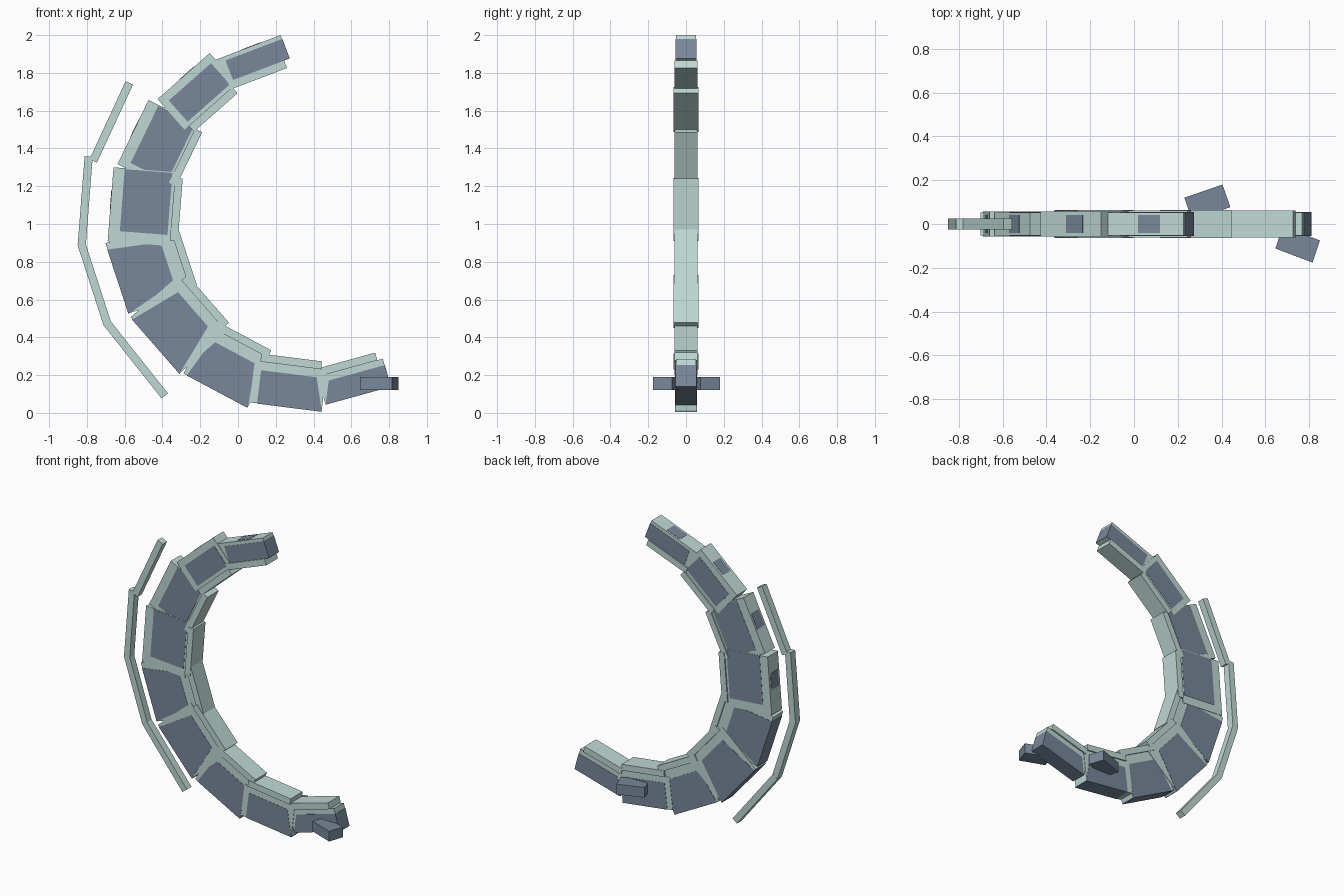
import bpy
from mathutils import Vector

cube = bpy.data.objects.get("Cube")
if cube:
    bpy.data.objects.remove(cube, do_unlink=True)


def make_material(name, colour):
    mat = bpy.data.materials.new(name)
    mat.use_nodes = True
    mat.diffuse_color = colour
    mat.node_tree.nodes["Principled BSDF"].inputs["Base Color"].default_value = colour
    return mat


pale = make_material("pale_teal", (0.52, 0.69, 0.66, 1))
slate = make_material("slate_blue", (0.19, 0.245, 0.325, 1))


def prism(name, corners, offset, mat):
    """Extrude a quad both ways along an offset vector."""
    offset = Vector(offset)
    verts = [Vector(c) - offset for c in corners] + [Vector(c) + offset for c in corners]
    faces = [(0, 1, 2, 3), (7, 6, 5, 4)]
    faces += [(i, i + 4, (i + 1) % 4 + 4, (i + 1) % 4) for i in range(4)]
    mesh = bpy.data.meshes.new(name)
    mesh.from_pydata(verts, [], faces)
    mesh.materials.append(mat)
    obj = bpy.data.objects.new(name, mesh)
    bpy.context.collection.objects.link(obj)
    # Make every side face outward
    centre = sum(verts, Vector()) / len(verts)
    for face in mesh.polygons:
        if face.normal.dot(face.center - centre) < 0:
            face.flip()
    mesh.update()
    return obj


def slab(name, start, end, outer, inner, depth, mat, trim=(0, 0), taper=(0, 0)):
    """Block along an outer edge, between two distances inward from it."""
    p, q = Vector((start[0], 0, start[1])), Vector((end[0], 0, end[1]))
    along = (q - p).normalized()
    inward = Vector((along.z, 0, -along.x))
    a, b = p + along * trim[0], q - along * trim[1]
    corners = [a + inward * outer, b + inward * outer,
               b + inward * inner - along * taper[1],
               a + inward * inner + along * taper[0]]
    return prism(name, corners, (0, depth, 0), mat)


# Curved body, lower tip to upper tip: outer edge start and end, total width,
# panel insets (outer, inner), panel end trims, panel tapers
edge = -0.002
segments = [
    ((.807, .14), (.463, .045), .194, (edge, .035), (edge, 0), (0, .05)),
    ((.442, .008), (.061, .056), .263, (edge, .045), (edge, .04), (.05, 0)),
    ((.05, .029), (-.288, .209), .326, (edge, .06), (edge, .02), (.07, .03)),
    ((-.31, .209), (-.569, .506), .374, (edge, .055), (edge, .015), (.09, .05)),
    ((-.579, .527), (-.701, .898), .39, (edge, .07), (edge, .035), (.08, .05)),
    ((-.69, .909), (-.659, 1.3), .37, (.06, .015), (.058, .005), (0, 0)),
    ((-.638, 1.317), (-.474, 1.656), .33, (.06, .012), (.035, .005), (0, 0)),
    ((-.426, 1.661), (-.15, 1.905), .257, (.045, .02), (.04, .03), (0, 0)),
    ((-.13, 1.865), (.225, 2), .175, (.022, 0), (.06, edge), (0, 0)),
]
rim = 0.042
for i, (p, q, width, inset, trim, taper) in enumerate(segments):
    depth = 0.056 if i % 2 else 0.053
    main = width - rim
    slab(f"body_segment_{i}", p, q, 0, main, depth, pale)
    slab(f"body_panel_{i}", p, q, inset[0], main - inset[1], depth + 0.0015,
         slate, trim, taper)
    # Inner rim
    slab(f"inner_rim_{i}", p, q, main, width, 0.065 if i % 2 else 0.062, pale,
         (0.03, 0.03))
    # Dark patch on the outer face of the upper segments
    if inset[0] > 0:
        length = (Vector(q) - Vector(p)).length
        slab(f"outer_patch_{i}", p, q, edge, 0.004, 0.04, slate,
             (length * 0.42, length * 0.3))

# Thin strip outside the curve
strip = [((-.405, .077), (-.712, .464)), ((-.712, .464), (-.849, .887)),
         ((-.849, .887), (-.812, 1.359)), ((-.786, 1.343), (-.595, 1.756))]
for i, (p, q) in enumerate(strip):
    slab(f"outer_strip_{i}", p, q, 0, 0.043, 0.025 - 0.001 * (i % 2), pale)

# Angled side pegs near the lower tip
pegs = {"back_peg": [(.23, .12), (.404, .18), (.44, .077), (.266, .016)],
        "front_peg": [(.646, -.112), (.815, -.176), (.849, -.075), (.678, -.01)]}
for name, outline in pegs.items():
    prism(name, [(x, y, 0.156) for x, y in outline], (0, 0, 0.035), slate)
